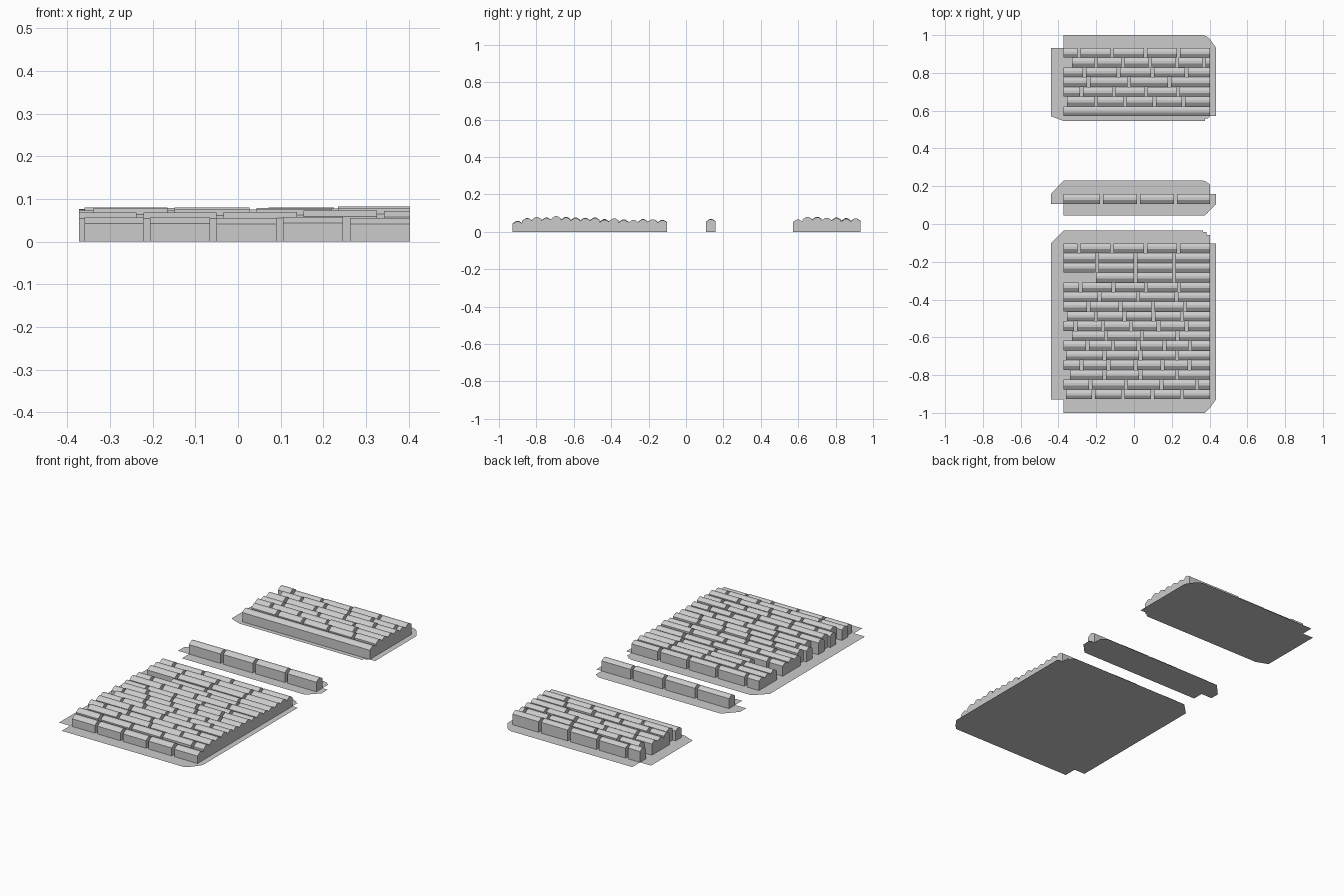
import bpy, bmesh, random

if "Cube" in bpy.data.objects:
    bpy.data.objects.remove(bpy.data.objects["Cube"])

random.seed(4)
X0, X1 = -0.373, 0.403      # ends of the brick courses


def finish(bm, name):
    bmesh.ops.recalc_face_normals(bm, faces=bm.faces)
    me = bpy.data.meshes.new(name)
    bm.to_mesh(me)
    bm.free()
    ob = bpy.data.objects.new(name, me)
    bpy.context.collection.objects.link(ob)
    return ob


def add_brick(bm, xa, xb, y, d, h):
    # block with chamfered long top edges, extruded along x
    prof = [(0, 0), (d, 0), (d, h - 0.011), (d * 0.66, h), (d * 0.4, h), (0, h - 0.014)]
    a = [bm.verts.new((xa, y + p, z)) for p, z in prof]
    b = [bm.verts.new((xb, y + p, z)) for p, z in prof]
    n = len(prof)
    bm.faces.new(a)
    bm.faces.new(b[::-1])
    for i in range(n):
        j = (i + 1) % n
        bm.faces.new((a[i], b[i], b[j], a[j]))


def add_course(bm, y, d, h, start, first, pitch, gap=0.016):
    # first = end of the first brick, then a regular pitch
    xa, xb = start, first
    while True:
        end = min(xb, X1)
        if X1 - end < 0.03:
            end = X1
        add_brick(bm, xa, end, y, d, h + random.uniform(-0.003, 0.003))
        if end >= X1:
            break
        xa, xb = end + gap, xb + pitch


def base_plate(name, y0, y1, f0, f1):
    # flat cross-shaped sheet with stepped right-hand corners
    s = 0.014
    pts = [(X0, y0), (0.375, y0), (0.375, y0 + s), (0.39, y0 + s), (0.39, y0 + 2 * s),
           (X1, y0 + 2 * s), (X1, f0), (0.435, f0), (0.435, f1), (X1, f1),
           (X1, y1 - 1.6 * s), (0.385, y1 - 1.6 * s), (0.385, y1 - s / 2),
           (0.365, y1 - s / 2), (0.365, y1), (X0, y1),
           (X0, f1), (-0.44, f1), (-0.44, f0), (X0, f0)]
    bm = bmesh.new()
    face = bm.faces.new([bm.verts.new((x, y, 0)) for x, y in pts])
    bmesh.ops.triangulate(bm, faces=[face])
    return finish(bm, name)


def panel(name, y_back, d, courses):
    # courses are listed from back to front: (height, start, first end, pitch)
    bm = bmesh.new()
    for i, (h, *row) in enumerate(courses):
        add_course(bm, y_back - (i + 1) * d, d, h, *row)
    return finish(bm, name)


# large front panel
panel("large_panel_bricks", -0.102, 0.0516, [
    (0.064, X0, -0.30, 0.176), (0.064, X0, -0.205, 0.205),
    (0.067, X0, -0.205, 0.205), (0.060, -0.20, 0.00, 0.205),
    (0.064, X0, -0.29, 0.173), (0.069, X0, -0.19, 0.203),
    (0.066, X0, -0.25, 0.171), (0.073, -0.355, -0.21, 0.152),
    (0.072, X0, -0.318, 0.147), (0.075, -0.328, -0.155, 0.189),
    (0.077, X0, -0.255, 0.136), (0.080, -0.36, -0.165, 0.192),
    (0.075, X0, -0.287, 0.143), (0.076, -0.34, -0.165, 0.192),
    (0.071, X0, -0.238, 0.188), (0.058, -0.36, -0.222, 0.156)])
base_plate("large_panel_sheet", -1.0, -0.035, -0.928, -0.102)

# single middle course
panel("middle_course_bricks", 0.158, 0.052, [(0.065, X0, -0.18, 0.196)])
base_plate("middle_course_sheet", 0.045, 0.23, 0.106, 0.158)

# small back panel, with one continuous low bar at the front
panel("small_panel_bricks", 0.932, 0.0516, [
    (0.068, X0, -0.30, 0.176), (0.070, -0.328, -0.21, 0.143),
    (0.073, X0, -0.27, 0.180), (0.073, X0, -0.25, 0.215),
    (0.077, X0, -0.285, 0.170), (0.078, -0.355, -0.21, 0.155),
    (0.067, X0, X1, 1.0)])
base_plate("small_panel_sheet", 0.545, 1.0, 0.571, 0.932)
